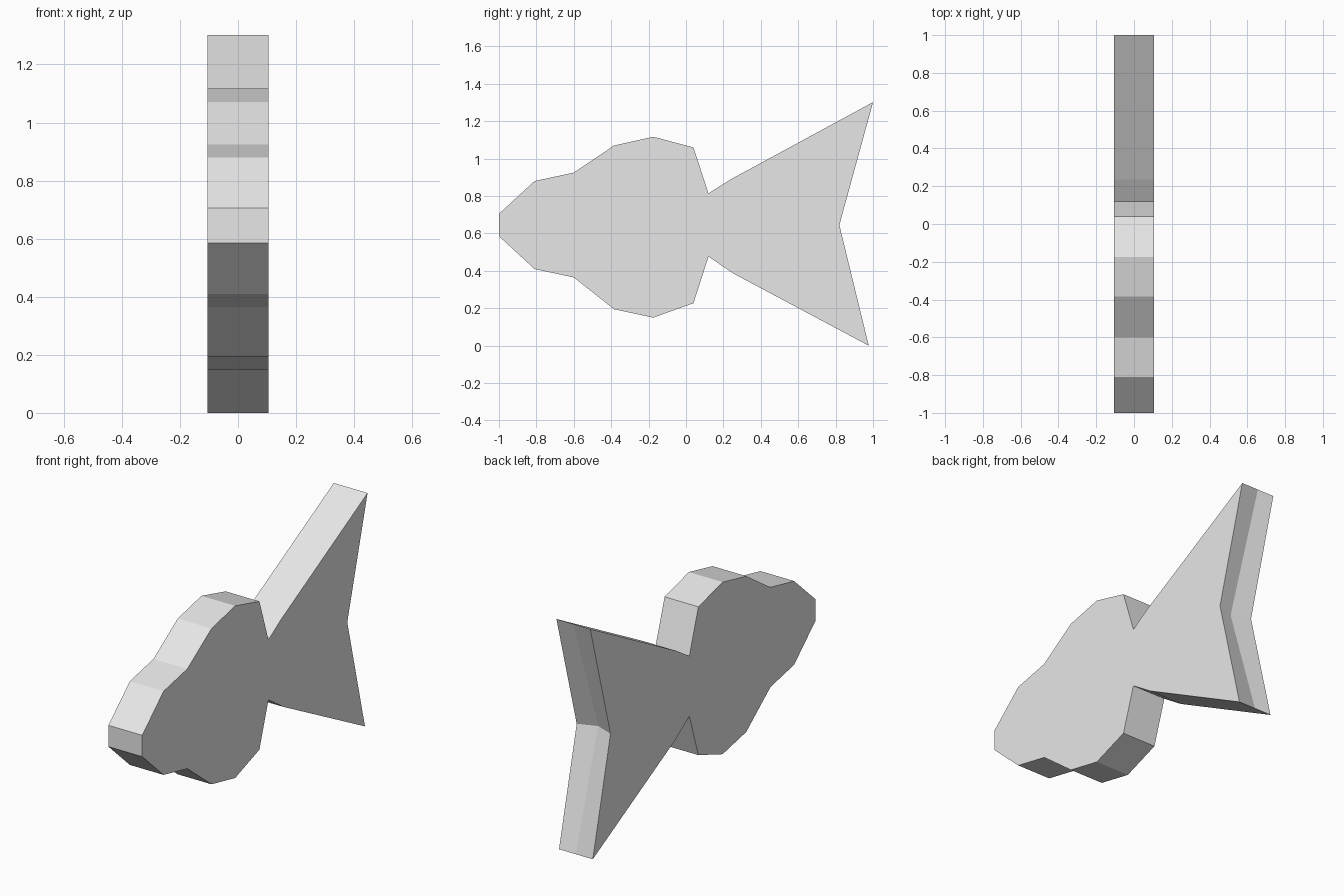
import bpy
import bmesh

cube = bpy.data.objects.get("Cube")
if cube:
    bpy.data.objects.remove(cube, do_unlink=True)

# Plain grey material
grey = bpy.data.materials.new("plain_grey")
grey.use_nodes = True
colour = (0.8, 0.8, 0.8, 1.0)
grey.diffuse_color = colour
grey.node_tree.nodes["Principled BSDF"].inputs["Base Color"].default_value = colour

HALF_WIDTH = 0.105
NOTCH = 9           # index of the tail notch in the outline
GROOVE_DEPTH = 0.04  # the tail edge dips slightly along the centre

# Side outline (y, z): over the back from the nose, round the tail, along the belly
outline = [
    (-1.0, 0.705), (-0.81, 0.88), (-0.60, 0.925), (-0.385, 1.07),
    (-0.175, 1.117), (0.04, 1.06), (0.12, 0.814), (0.235, 0.887),
    (1.0, 1.302), (0.82, 0.645), (0.977, 0.0), (0.255, 0.385),
    (0.12, 0.476), (0.04, 0.227), (-0.175, 0.15), (-0.385, 0.195),
    (-0.60, 0.365), (-0.81, 0.41), (-1.0, 0.585),
]

# Three matching rings: right side, centre, left side
bm = bmesh.new()
rings = [[bm.verts.new((x, y, z)) for y, z in outline]
         for x in (-HALF_WIDTH, 0.0, HALF_WIDTH)]
rings[1][NOTCH].co.y -= GROOVE_DEPTH

# Rim strips between the rings
count = len(outline)
for a, b in zip(rings, rings[1:]):
    for i in range(count):
        j = (i + 1) % count
        bm.faces.new((a[i], a[j], b[j], b[i]))

# Flat sides
bm.faces.new(rings[0])
bm.faces.new(rings[2])
bmesh.ops.recalc_face_normals(bm, faces=bm.faces[:])

mesh = bpy.data.meshes.new("fish_body")
bm.to_mesh(mesh)
bm.free()
mesh.materials.append(grey)
fish = bpy.data.objects.new("fish_body", mesh)
bpy.context.collection.objects.link(fish)
